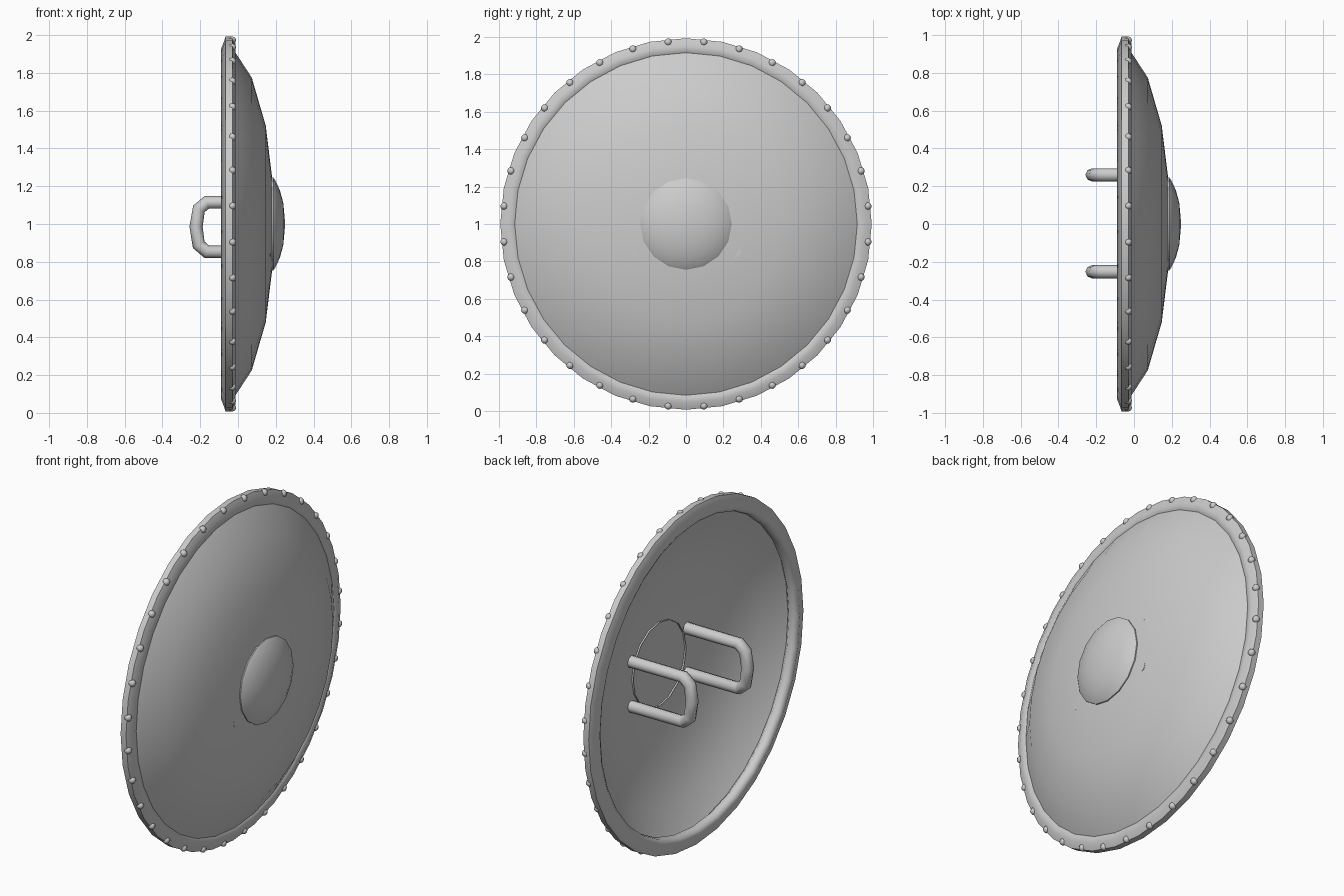
import bpy, bmesh, math

if "Cube" in bpy.data.objects:
    bpy.data.objects.remove(bpy.data.objects["Cube"])

def finish(name, bm, angle=50):
    bmesh.ops.remove_doubles(bm, verts=bm.verts, dist=1e-5)
    bmesh.ops.recalc_face_normals(bm, faces=bm.faces)
    me = bpy.data.meshes.new(name)
    bm.to_mesh(me)
    bm.free()
    ob = bpy.data.objects.new(name, me)
    bpy.context.collection.objects.link(ob)
    bpy.ops.object.select_all(action='DESELECT')
    ob.select_set(True)
    bpy.context.view_layer.objects.active = ob
    bpy.ops.object.shade_smooth_by_angle(angle=math.radians(angle))
    return ob

def lathe(name, profile, sides, closed=False, angle=50):
    """Revolve (x, radius) points about the x axis through z = 1."""
    bm = bmesh.new()
    vs = [bm.verts.new((x, 0, 1 + r)) for x, r in profile]
    es = [bm.edges.new(p) for p in zip(vs, vs[1:])]
    if closed:
        es.append(bm.edges.new((vs[-1], vs[0])))
    bmesh.ops.spin(bm, geom=vs + es, cent=(0, 0, 1), axis=(1, 0, 0),
                   angle=2 * math.pi, steps=sides, use_merge=True)
    return finish(name, bm, angle)

# Thin domed board
dish = lathe("shield_dish", [(0.19, 0), (0.18, 0.25), (0.147, 0.52),
                             (0.073, 0.775), (-0.025, 0.925)], 32)

# Rounded metal rim
lathe("rim", [(-0.09, 0.925), (-0.065, 0.993), (-0.03, 0.993), (-0.013, 0.955),
              (-0.015, 0.92), (-0.04, 0.895), (-0.075, 0.9)], 32, closed=True, angle=60)

# Central boss
lathe("boss", [(0.17, 0.245), (0.187, 0.245), (0.198, 0.23), (0.222, 0.178),
               (0.24, 0.11), (0.25, 0)], 16, angle=30)

# Rivets around the rim
bm = bmesh.new()
for i in range(32):
    a = (i + 0.5) * math.tau / 32
    new = bmesh.ops.create_uvsphere(bm, u_segments=8, v_segments=6, radius=0.02)["verts"]
    bmesh.ops.translate(bm, verts=new,
                        vec=(-0.03, 0.977 * math.sin(a), 1 + 0.977 * math.cos(a)))
finish("rivets", bm)

# Two U-shaped grips on the back
path = [(0.172, 1.115), (-0.165, 1.115), (-0.207, 1.08), (-0.222, 0.985),
        (-0.208, 0.89), (-0.165, 0.853), (0.172, 0.853)]
for side, y in (("left", 0.26), ("right", -0.253)):
    cu = bpy.data.curves.new("grip_" + side, 'CURVE')
    cu.dimensions = '3D'
    cu.bevel_depth = 0.035
    cu.bevel_resolution = 2
    cu.use_fill_caps = True
    sp = cu.splines.new('POLY')
    sp.points.add(len(path) - 1)
    for p, (x, z) in zip(sp.points, path):
        p.co = (x, y, z, 1)
    sp.use_smooth = True
    ob = bpy.data.objects.new("grip_" + side, cu)
    bpy.context.collection.objects.link(ob)
